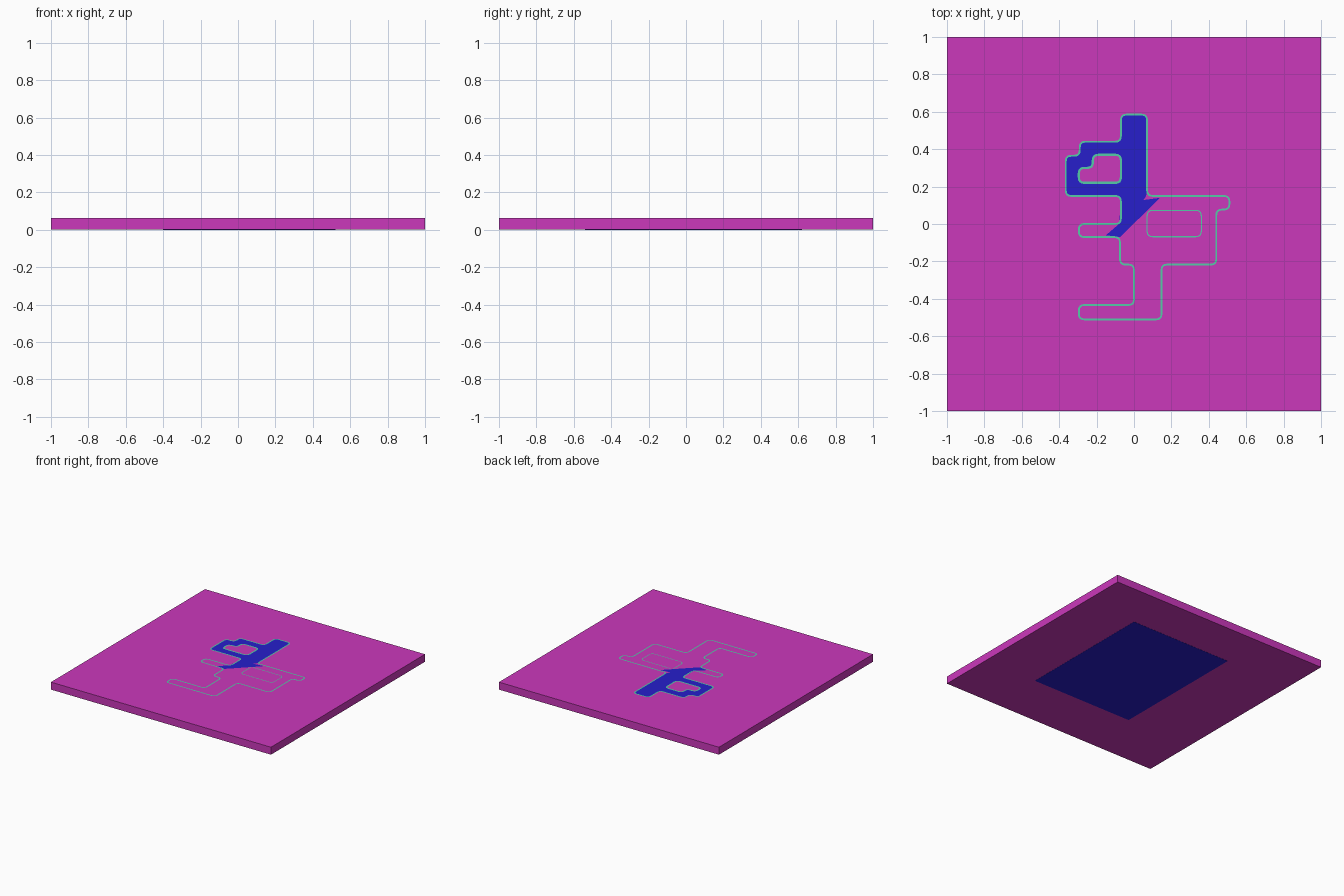
import bpy, bmesh, math
from mathutils import Vector

if "Cube" in bpy.data.objects:
    bpy.data.objects.remove(bpy.data.objects["Cube"])

TOP = 0.0625


def material(name, rgb):
    m = bpy.data.materials.new(name)
    m.diffuse_color = (*rgb, 1)
    m.use_nodes = True
    m.node_tree.nodes["Principled BSDF"].inputs["Base Color"].default_value = m.diffuse_color
    return m


MAGENTA = material("magenta", (0.60, 0.04, 0.50))
BLUE = material("blue", (0.02, 0.013, 0.60))
TEAL = material("teal", (0.09, 0.60, 0.39))


def finish(bm, name, mat):
    me = bpy.data.meshes.new(name)
    bm.to_mesh(me)
    bm.free()
    me.materials.append(mat)
    ob = bpy.data.objects.new(name, me)
    bpy.context.collection.objects.link(ob)
    return ob


def box(name, x0, x1, y0, y1, z0, z1, mat):
    bm = bmesh.new()
    bmesh.ops.create_cube(bm, size=1)
    for v in bm.verts:
        v.co = ((x0, x1)[v.co.x > 0], (y0, y1)[v.co.y > 0], (z0, z1)[v.co.z > 0])
    return finish(bm, name, mat)


def rounded(points, r=0.03, steps=4):
    """Round every corner of a closed 2D outline."""
    pts = [Vector(p) for p in points]
    out = []
    for i, p in enumerate(pts):
        a, b = pts[i - 1] - p, pts[(i + 1) % len(pts)] - p
        d = min(r, a.length * 0.45, b.length * 0.45)
        a, b = p + a.normalized() * d, p + b.normalized() * d
        for k in range(steps + 1):
            t = k / steps
            out.append(a * (1 - t) ** 2 + p * 2 * t * (1 - t) + b * t * t)
    return out


def trim(name, outline, width, z):
    """Flat closed band following an outline."""
    bm = bmesh.new()
    n = len(outline)
    sides = []
    for i, p in enumerate(outline):
        t = (outline[(i + 1) % n] - outline[i - 1]).normalized()
        nrm = Vector((-t.y, t.x)) * width / 2
        sides.append([bm.verts.new((*(p + s * nrm), z)) for s in (1, -1)])
    for i in range(n):
        a, b = sides[i], sides[(i + 1) % n]
        f = bm.faces.new((a[0], a[1], b[1], b[0]))
        f.normal_update()
        if f.normal.z < 0:
            f.normal_flip()
    return finish(bm, name, TEAL)


def inlay(name, loops, z):
    """Flat filled face with holes."""
    bm = bmesh.new()
    edges = []
    for loop in loops:
        vs = [bm.verts.new((*p, z)) for p in loop]
        edges += [bm.edges.new((vs[i - 1], vs[i])) for i in range(len(vs))]
    bmesh.ops.triangle_fill(bm, use_beauty=True, edges=edges, normal=(0, 0, 1))
    for f in bm.faces:
        f.normal_update()
        if f.normal.z < 0:
            f.normal_flip()
    return finish(bm, name, BLUE)


# Slab and the backing plate showing underneath
box("slab", -1, 1, -1, 1, 0.001, TOP, MAGENTA)
box("backing_plate", -0.40, 0.52, -0.54, 0.62, 0, 0.05, BLUE)

# Upper arm and left block, shared by the trim and the blue inlay
upper = [(-0.07, 0), (-0.07, 0.15), (-0.365, 0.15), (-0.365, 0.365),
         (-0.29, 0.365), (-0.29, 0.44), (-0.07, 0.44), (-0.07, 0.585),
         (0.07, 0.585), (0.07, 0.15)]
# Lower part of the outline, trim only
lower = [(0.51, 0.15), (0.51, 0.077), (0.44, 0.077), (0.44, -0.217),
         (0.147, -0.217), (0.147, -0.51), (-0.295, -0.51), (-0.295, -0.433),
         (0, -0.433), (0, -0.217), (-0.075, -0.217), (-0.075, -0.07),
         (-0.295, -0.07), (-0.295, 0)]
left_hole = rounded([(-0.295, 0.22), (-0.07, 0.22), (-0.07, 0.37),
                     (-0.22, 0.37), (-0.22, 0.30), (-0.295, 0.30)])
right_hole = rounded([(0.07, -0.068), (0.36, -0.068), (0.36, 0.073), (0.07, 0.073)])

# Blue inlay, cut off along the diagonal
diagonal = [Vector(p) for p in [(0.14, 0.14), (-0.075, -0.07), (-0.15, -0.06), (-0.08, 0)]]
body = rounded(upper)
blue_loop = body[5:] + diagonal
inlay("blue_inlay", [blue_loop, left_hole], TOP + 0.0006)

# Thin teal trims
trim("outer_trim", rounded(upper + lower), 0.010, TOP + 0.0012)
trim("left_hole_trim", left_hole, 0.012, TOP + 0.0012)
trim("right_hole_trim", right_hole, 0.006, TOP + 0.0012)
